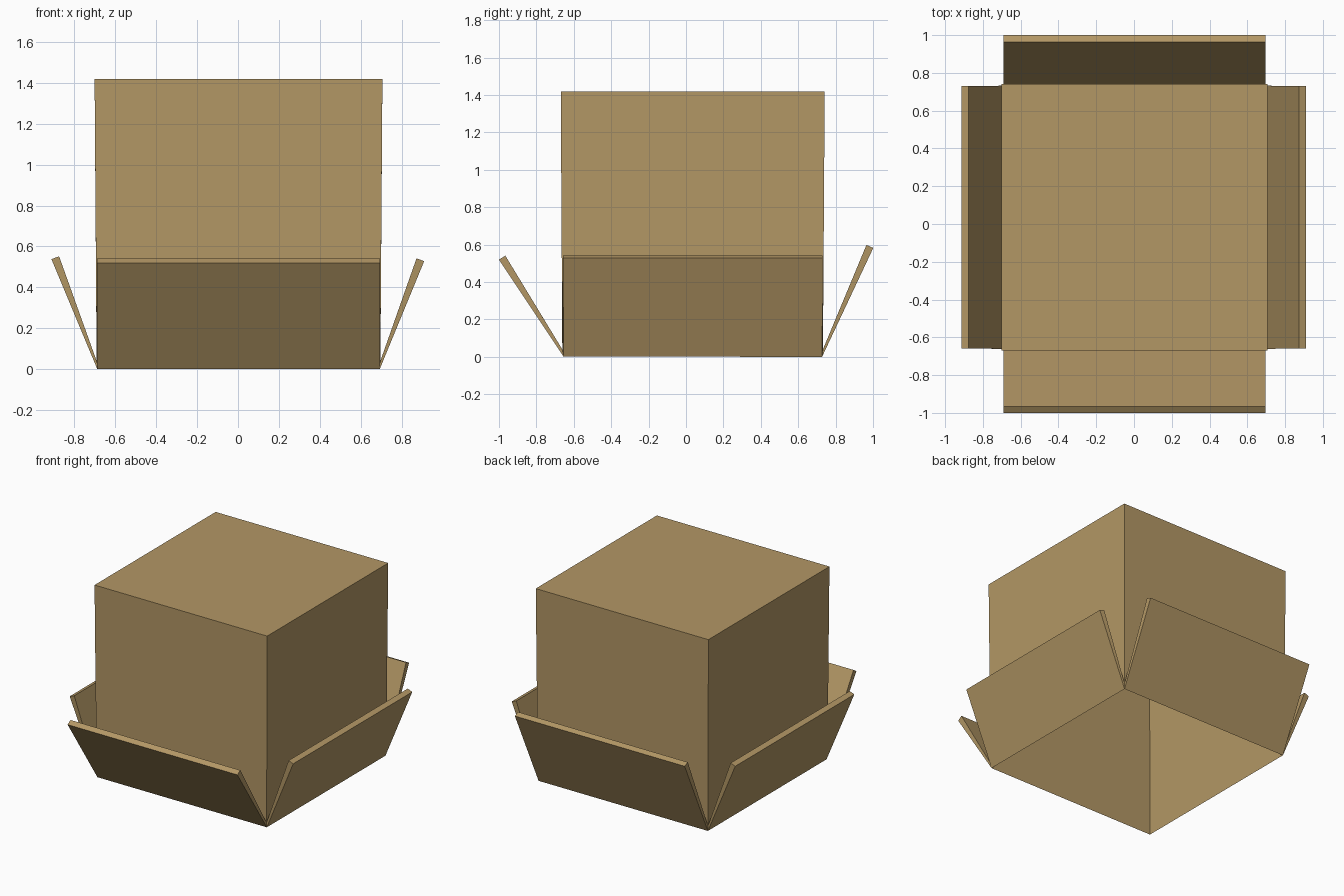
import bpy, bmesh

if "Cube" in bpy.data.objects:
    bpy.data.objects.remove(bpy.data.objects["Cube"])

# Mid-surface of the carton: closed top, open bottom
X0, X1, Y0, Y1 = -0.69, 0.695, -0.658, 0.73
Z0, Z1 = 0.02, 1.408

bm = bmesh.new()
ring = [(X0, Y0), (X1, Y0), (X1, Y1), (X0, Y1)]
low = [bm.verts.new((x, y, Z0)) for x, y in ring]
high = [bm.verts.new((x, y, Z1)) for x, y in ring]
bm.faces.new(high)

# Free edge of each flap: outward shift and tip height (front, right, back, left)
flaps = [(0, -0.325, 0.53), (0.197, 0, 0.535), (0, 0.253, 0.59), (-0.204, 0, 0.545)]
for i, (dx, dy, tip_z) in enumerate(flaps):
    a, b = low[i], low[(i + 1) % 4]
    # Wall
    bm.faces.new((a, b, high[(i + 1) % 4], high[i]))
    # Flap folded outward and up from the bottom rim
    ta, tb = (bm.verts.new((v.co.x + dx, v.co.y + dy, tip_z)) for v in (a, b))
    bm.faces.new((b, a, ta, tb))

mesh = bpy.data.meshes.new("open_carton")
bm.to_mesh(mesh)
bm.free()
carton = bpy.data.objects.new("open_carton", mesh)
bpy.context.collection.objects.link(carton)

# Cardboard thickness, pinched at the folds
board = carton.modifiers.new("board_thickness", 'SOLIDIFY')
board.thickness = 0.04
board.offset = 0

# Cardboard colour
mat = bpy.data.materials.new("cardboard")
mat.diffuse_color = (0.45, 0.31, 0.13, 1)
mat.use_nodes = True
mat.node_tree.nodes["Principled BSDF"].inputs["Base Color"].default_value = mat.diffuse_color
mesh.materials.append(mat)
